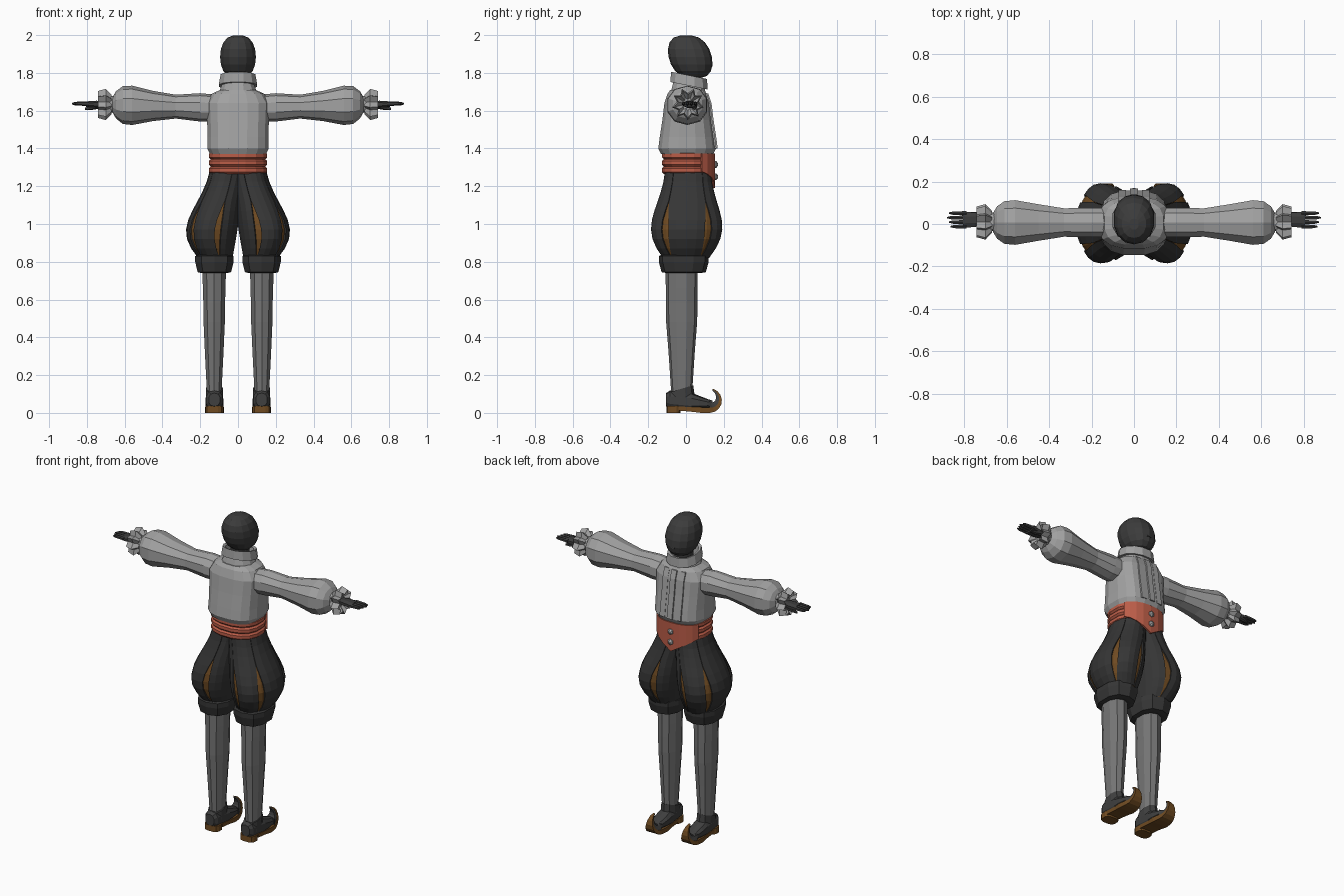
import bpy, bmesh, math

if "Cube" in bpy.data.objects:
    bpy.data.objects.remove(bpy.data.objects["Cube"])


def material(name, red, green, blue):
    m = bpy.data.materials.new(name)
    m.use_nodes = True
    colour = (red, green, blue, 1)
    m.diffuse_color = colour
    m.node_tree.nodes["Principled BSDF"].inputs["Base Color"].default_value = colour
    return m


def grey(name, value):
    return material(name, value, value, value)


SHIRT = grey("grey_shirt", .36)
STOCKING = grey("dark_grey_stocking", .18)
CLOTH = grey("black_cloth", .036)
LEATHER = grey("dark_leather", .05)
SKIN = grey("dark_skin", .045)
SILVER = grey("silver", .42)
RED = material("red_sash", .5, .11, .065)
BROWN = material("brown_lining", .16, .07, .016)


def finish(name, bm, mat, mirror=False, thickness=0):
    bmesh.ops.recalc_face_normals(bm, faces=bm.faces)
    mesh = bpy.data.meshes.new(name)
    bm.to_mesh(mesh)
    bm.free()
    mesh.materials.append(mat)
    ob = bpy.data.objects.new(name, mesh)
    bpy.context.collection.objects.link(ob)
    if thickness:
        ob.modifiers.new("thickness", "SOLIDIFY").thickness = thickness
    if mirror:
        ob.modifiers.new("mirror", "MIRROR")


def skin(name, rows, mat, closed=True, caps=True, mirror=False, thickness=0):
    """Join rows of points with faces."""
    bm = bmesh.new()
    verts = [[bm.verts.new(point) for point in row] for row in rows]
    count = len(rows[0])
    for low, high in zip(verts, verts[1:]):
        for i in range(count if closed else count - 1):
            j = (i + 1) % count
            bm.faces.new((low[i], low[j], high[j], high[i]))
    if closed and caps:
        bm.faces.new(verts[0])
        bm.faces.new(verts[-1])
    finish(name, bm, mat, mirror, thickness)


def oval(angle, radius_u, radius_v, power):
    """Point on an ellipse; a higher power makes it boxier."""
    c, s = math.cos(angle), math.sin(angle)
    return (radius_u * math.copysign(abs(c) ** (2 / power), c),
            radius_v * math.copysign(abs(s) ** (2 / power), s))


def loft(name, mat, rings, axis="z", centre=(0, 0), drift=0, tilt=0,
         sides=12, power=2.2, ruffle=0, caps=True, mirror=False):
    """Rings hold a position and one or two radii; drift slides the second centre."""
    rows = []
    for ring in rings:
        pos = ring[0]
        row = []
        for i in range(sides):
            u, v = oval(math.tau * (i + .5) / sides, ring[1], ring[-1], power)
            flare = 1 + ruffle * (i % 2 - .5)
            u = centre[0] + u * flare
            v = centre[1] + v * flare + drift * (pos - rings[0][0])
            row.append({"x": (pos, u, v), "y": (u, pos, v), "z": (u, v, pos + tilt * v)}[axis])
        rows.append(row)
    skin(name, rows, mat, caps=caps, mirror=mirror)


def ribbon(name, mat, pairs, x=0, mirror=False):
    """Band through pairs of (y, z) points, with a half width at each pair."""
    rows = [[(x - h, ya, za), (x + h, ya, za), (x + h, yb, zb), (x - h, yb, zb)]
            for (ya, za), (yb, zb), h in pairs]
    skin(name, rows, mat, mirror=mirror)


# Head, neck and nose
HEAD = []
for i in range(9):
    lat = 1.45 * (i / 4 - 1)
    round_off = math.cos(lat) ** .7
    HEAD.append((1.885 + .115 * math.sin(lat), .097 * round_off, .115 * round_off))
loft("head", SKIN, HEAD, centre=(0, .045), drift=-.2, sides=14)
loft("neck", SKIN, [(1.7, .055), (1.82, .055)], centre=(0, .02))
ribbon("nose", SKIN, [((.11, 1.83), (.14, 1.835), .014), ((.11, 1.87), (.13, 1.87), .006)])

# Shirt body with folded collar and front pleats
TORSO = [(1.37, .15, .14), (1.4, .165, .155), (1.46, .163, .147), (1.55, .166, .133),
         (1.64, .17, .122), (1.69, .14, .105), (1.71, .095, .09)]
loft("shirt_body", SHIRT, TORSO, centre=(0, .006), sides=16, power=2.7)
loft("collar", SHIRT, [(1.68, .11, .1), (1.735, .088, .086), (1.735, .105, .102),
                       (1.79, .095, .098), (1.785, .08), (1.72, .07)],
     centre=(0, .016), tilt=-.2, caps=False)
for name, x in (("placket", 0), ("front_pleat", .055)):
    ribbon(name, SHIRT, [((y - .03, z), (y + .013 - x / 8, z), .018) for z, _, y in TORSO[1:-1]],
           x, mirror=x > 0)

# Sleeves with ruffled cuffs
loft("sleeve", SHIRT, [(.12, .07), (.2, .072, .075), (.33, .07, .063), (.45, .09, .08), (.56, .11, .104),
                       (.61, .105, .1), (.645, .08, .073), (.665, .045, .04)],
     "x", (.007, 1.615), drift=.03, sides=10, mirror=True)
loft("cuff_band", SHIRT, [(.645, .045), (.68, .045)], "x", (.01, 1.635), mirror=True)
loft("ruffled_cuff", SHIRT, [(.67, .045), (.7, .072), (.742, .062), (.715, .03)],
     "x", (.01, 1.635), sides=18, ruffle=.36, mirror=True)

# Hands: palm, four fingers and thumb
loft("palm", SKIN, [(.7, .025, .018), (.75, .037, .02), (.805, .04, .016)],
     "x", (.02, 1.634), sides=8, mirror=True)
for i in range(4):
    tip = .88 - .008 * abs(i - 2)
    loft("finger", SKIN, [(.79, .011, .012), (tip - .02, .009, .01), (tip, .004)],
         "x", (.021 * i - .012, 1.637), sides=6, mirror=True)
loft("thumb", SKIN, [(.73, .014), (.78, .012), (.81, .006)],
     "x", (.045, 1.625), drift=-.2, sides=6, mirror=True)

# Sash of three wrapped bands
SASH = []
for i in range(3):
    base = 1.265 + .039 * i
    for rise, r in ((0, .147), (.01, .157), (.029, .157), (.038, .147)):
        SASH.append((base + rise, r, r - .02))
loft("sash", RED, SASH, centre=(0, .007), sides=16, power=2.4)

# Pointed sash front with two studs
rows = []
for step in range(3):
    row = []
    for i in range(-4, 5):
        x, y = oval(math.pi / 2 - i * .28, .16, .14, 2.4)
        bottom = 1.19 + .6 * abs(x)
        row.append((x, y + .014, bottom + (1.372 - bottom) * step / 2))
    rows.append(row)
skin("sash_point", rows, RED, closed=False, thickness=.012)
for height in (1.25, 1.315):
    loft("stud", SILVER, [(.145, .018), (.16, .018), (.17, .006)], "y", (0, height), sides=6)


# Breeches: brown lining under slashed black panels
def breeches_row(t, angles, swell):
    puff = math.sin(math.pi * t ** 1.6)
    inner = .07 * t - .04
    outer = .15 + .06 * t + .08 * puff
    depth = .121 + .064 * puff
    row = []
    for angle, grow in zip(angles, swell):
        u, v = oval(angle, (outer - inner) / 2 * grow, depth * grow, 2.2)
        row.append(((inner + outer) / 2 + u, v + .01 * (1 - t), 1.275 - .455 * t))
    return row


STEPS = [i / 9 for i in range(10)]
AROUND = [math.tau * i / 20 for i in range(20)]
skin("breeches_lining", [breeches_row(t, AROUND, [.955] * 20) for t in STEPS], BROWN, mirror=True)
SLITS = [-103, -37, 37, 103, 257]
for start, end in zip(SLITS, SLITS[1:]):
    columns = (end - start) // 16
    rows = []
    for t in STEPS:
        opening = max(0, 1 - ((t - .69) / .33) ** 2)
        gap = .6 + 7 * opening
        across = [i / columns for i in range(columns + 1)]
        angles = [math.radians(start + gap + (end - start - 2 * gap) * a) for a in across]
        swell = [1 + .04 * math.sin(math.pi * a) * (.4 + .6 * opening) for a in across]
        rows.append(breeches_row(t, angles, swell))
    skin("breeches_panel", rows, CLOTH, closed=False, mirror=True, thickness=.008)

# Knee bands and stockings
loft("knee_band", CLOTH, [(.84, .08, .11), (.83, .106, .132), (.8, .106, .132), (.745, .092, .117),
                          (.74, .07, .09)], centre=(.125, -.012), sides=10, power=2.5, mirror=True)
loft("stocking", STOCKING, [(.1, .04, .055), (.33, .052, .07), (.48, .059, .082),
                            (.58, .06, .084), (.66, .063, .084), (.76, .065, .085)],
     centre=(.126, -.023), sides=10, mirror=True)

# Shoes: upper, ankle collar, heel, sole and curled toe
loft("shoe_upper", LEATHER, [(-.105, .03, .035), (-.085, .045, .05), (.03, .049, .05), (.07, .049, .038),
                             (.115, .042, .025), (.14, .032, .02)],
     "y", (.125, .07), drift=-.1, sides=10, power=2.6, mirror=True)
loft("shoe_collar", LEATHER, [(.07, .047, .075), (.135, .047, .066), (.135, .035, .05)],
     centre=(.125, -.028), tilt=.3, sides=10, mirror=True)
loft("shoe_heel", BROWN, [(0, .049, .038), (.036, .049, .038)],
     centre=(.125, -.067), power=3, mirror=True)
SOLE = [((-.04, .012), (-.04, .035), .045), ((.03, .006), (.03, .03), .046), ((.08, 0), (.08, .03), .051)]
TOE = []
for i in range(8):
    t = i / 7
    angle = math.radians(165 * t - 90)
    outer, middle, inner = [(.125 + r * math.cos(angle), .065 + r * math.sin(angle))
                            for r in (.065, .061 - .024 * (1 - t), .055 - .055 * (1 - t))]
    SOLE.append((outer, middle, .005 + .041 * (1 - t)))
    TOE.append((middle, inner, .004 + .038 * (1 - t)))
ribbon("shoe_sole", BROWN, SOLE, .125, mirror=True)
ribbon("shoe_toe", LEATHER, TOE, .125, mirror=True)
